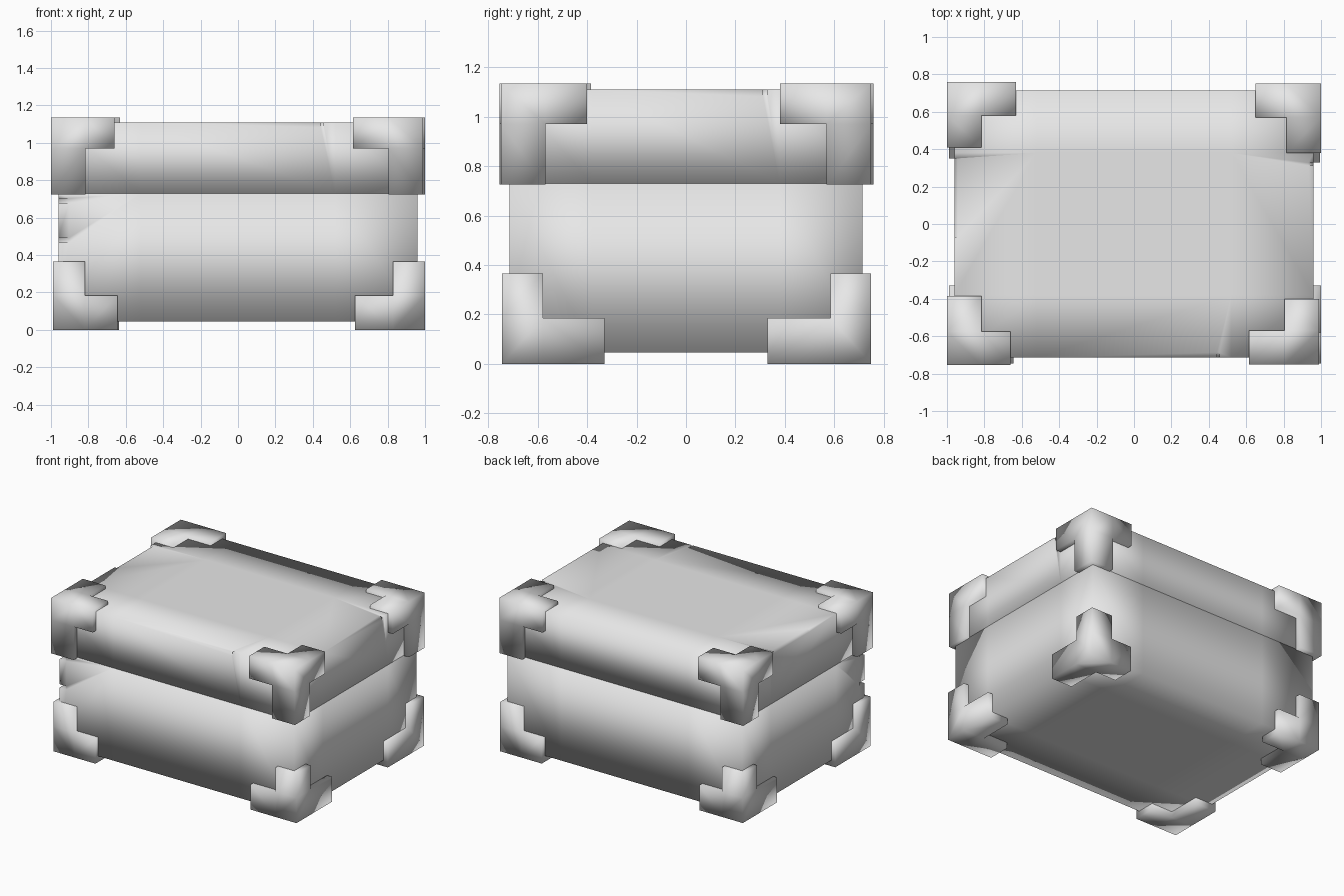
import bpy
import bmesh
from math import radians
from mathutils import Matrix, Vector

if "Cube" in bpy.data.objects:
    bpy.data.objects.remove(bpy.data.objects["Cube"])

grey = bpy.data.materials.new("plain grey")
grey.use_nodes = True
grey.diffuse_color = (0.8, 0.8, 0.8, 1)
grey.node_tree.nodes["Principled BSDF"].inputs["Base Color"].default_value = (0.8, 0.8, 0.8, 1)


def finish(name, bm):
    """Turn a bmesh into a fully smooth shaded object."""
    bmesh.ops.recalc_face_normals(bm, faces=bm.faces)
    for f in bm.faces:
        f.smooth = True
    mesh = bpy.data.meshes.new(name)
    bm.to_mesh(mesh)
    bm.free()
    mesh.materials.append(grey)
    obj = bpy.data.objects.new(name, mesh)
    bpy.context.collection.objects.link(obj)
    return obj


def block(name, size, centre, loops=(), turn=None):
    """Box with optional mirrored edge loops in x and y."""
    bm = bmesh.new()
    bmesh.ops.create_cube(bm, size=1, matrix=Matrix.Diagonal((*size, 1)))
    for axis, offset in loops:
        for side in (-1, 1):
            normal = Vector((0, 0, 0))
            normal[axis] = 1
            bmesh.ops.bisect_plane(bm, geom=bm.verts[:] + bm.edges[:] + bm.faces[:],
                                   plane_co=normal * side * offset, plane_no=normal)
    move = Matrix.Translation(centre)
    if turn:
        move = move @ Matrix.Rotation(radians(45), 4, turn)
    bm.transform(move)
    return finish(name, bm)


def chip(target, cuts):
    """Cut small nicks from an edge and bake the result."""
    cutters = []
    for size, centre, turn in cuts:
        cutter = block("chip_cutter", size, centre, turn=turn)
        cutter.hide_render = True
        mod = target.modifiers.new("chip", "BOOLEAN")
        mod.operation = "DIFFERENCE"
        mod.solver = "EXACT"
        mod.object = cutter
        cutters.append(cutter)
    graph = bpy.context.evaluated_depsgraph_get()
    baked = bpy.data.meshes.new_from_object(target.evaluated_get(graph))
    target.modifiers.clear()
    target.data = baked
    for cutter in cutters:
        bpy.data.objects.remove(cutter)
    for f in baked.polygons:
        f.use_smooth = True


def bracket(name, corner, inward, widths, lengths):
    """Corner cube with three arms drawn out along the box edges."""
    bm = bmesh.new()
    bmesh.ops.create_cube(bm, size=1)
    bmesh.ops.translate(bm, verts=bm.verts, vec=(0.5, 0.5, 0.5))
    bmesh.ops.scale(bm, verts=bm.verts, vec=widths)
    bm.normal_update()
    for axis in range(3):
        face = next(f for f in bm.faces if f.normal[axis] > 0.9
                    and abs(f.calc_center_median()[axis] - widths[axis]) < 0.001)
        new = bmesh.ops.extrude_discrete_faces(bm, faces=[face])["faces"][0]
        step = Vector((0, 0, 0))
        step[axis] = lengths[axis] - widths[axis]
        bmesh.ops.translate(bm, verts=new.verts, vec=step)
        bm.normal_update()
    bmesh.ops.remove_doubles(bm, verts=bm.verts, dist=0.0001)
    bmesh.ops.scale(bm, verts=bm.verts, vec=inward)
    bmesh.ops.translate(bm, verts=bm.verts, vec=corner)
    return finish(name, bm)


# Box body and lid
loops = [(0, 0.52), (1, 0.38)]
body = block("box_body", (1.92, 1.43, 0.685), (0, 0, 0.3875), loops)
lid = block("box_lid", (1.92, 1.43, 0.38), (0, 0, 0.92), loops)

# Worn nicks along the edges
chip(body, [((0.08, 0.08, 0.025), (-0.96, -0.715, z), "Z") for z in (0.48, 0.69)])
chip(lid, [((0.015, 0.04, 0.04), (0.45, -0.715, 1.11), "X"),
           ((0.04, 0.015, 0.04), (0.96, 0.32, 1.11), "Y"),
           ((0.025, 0.42, 0.025), (-0.96, 0.14, 1.11), "Y")])

# Corner brackets: side signs, outer corner, arm lengths
upper = {
    "front_right": (-1, -1, 1.0, 0.755, 0.34, 0.37),
    "front_left": (1, -1, 0.99, 0.75, 0.375, 0.35),
    "back_left": (1, 1, 1.0, 0.75, 0.35, 0.37),
    "back_right": (-1, 1, 1.0, 0.76, 0.37, 0.35),
}
lower = {
    "front_right": (-1, -1, 0.99, 0.745, 0.345, 0.415),
    "front_left": (1, -1, 1.0, 0.745, 0.375, 0.415),
    "back_left": (1, 1, 0.995, 0.75, 0.34, 0.42),
    "back_right": (-1, 1, 0.99, 0.75, 0.355, 0.4),
}
for place, (sx, sy, x, y, len_x, len_y) in upper.items():
    bracket("upper_bracket_" + place, (sx * x, sy * y, 1.135), (-sx, -sy, -1),
            (0.185, 0.18, 0.165), (len_x, len_y, 0.41))
for place, (sx, sy, x, y, len_x, len_y) in lower.items():
    bracket("lower_bracket_" + place, (sx * x, sy * y, 0), (-sx, -sy, 1),
            (0.172, 0.165, 0.185), (len_x, len_y, 0.365))
